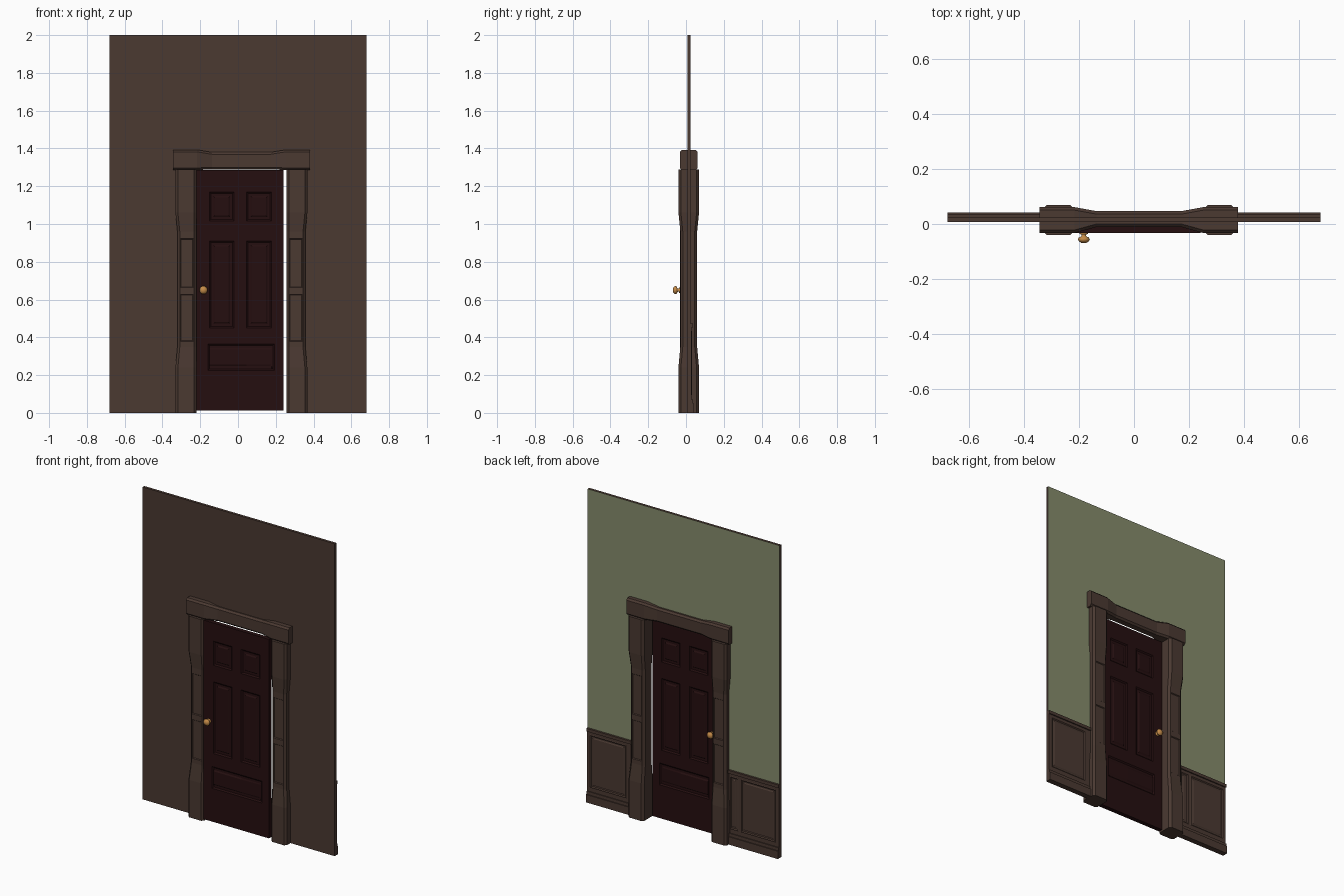
import bpy, bmesh, math
from mathutils import Matrix

if "Cube" in bpy.data.objects:
    bpy.data.objects.remove(bpy.data.objects["Cube"])


def material(name, r, g, b):
    m = bpy.data.materials.new(name)
    m.diffuse_color = (r, g, b, 1)
    m.use_nodes = True
    m.node_tree.nodes["Principled BSDF"].inputs["Base Color"].default_value = m.diffuse_color
    return m


BROWN = material("brown wood", 0.069, 0.041, 0.031)
GREEN = material("sage green paint", 0.235, 0.262, 0.15)
DARK = material("dark red wood", 0.0185, 0.0045, 0.005)
BRASS = material("brass", 0.56, 0.26, 0.065)

CX = 0.018  # centre line of the doorway


def finish(bm, name, *mats):
    bmesh.ops.recalc_face_normals(bm, faces=bm.faces)
    me = bpy.data.meshes.new(name)
    bm.to_mesh(me)
    bm.free()
    for m in mats:
        me.materials.append(m)
    ob = bpy.data.objects.new(name, me)
    bpy.context.collection.objects.link(ob)
    return ob


def box(name, x, y, z, mat):
    bm = bmesh.new()
    bmesh.ops.create_cube(bm, size=1)
    for v in bm.verts:
        v.co = [a[0] if c < 0 else a[1] for a, c in zip((x, y, z), v.co)]
    return finish(bm, name, mat)


def chamfered(a0, a1, b0, b1, c):
    """Rectangle with cut corners, as eight (a, b) points."""
    return [(a0 + c, b0), (a1 - c, b0), (a1, b0 + c), (a1, b1 - c),
            (a1 - c, b1), (a0 + c, b1), (a0, b1 - c), (a0, b0 + c)]


def loft(bm, rings):
    """Skin rings of 3D points, close the ends; returns face rows."""
    vs = [[bm.verts.new(p) for p in r] for r in rings]
    n = len(vs[0])
    rows = [[bm.faces.new((a[i], a[(i + 1) % n], b[(i + 1) % n], b[i])) for i in range(n)]
            for a, b in zip(vs, vs[1:])]
    bm.faces.new(vs[0])
    bm.faces.new(vs[-1])
    return rows


def inset(bm, faces, steps):
    for t, d in steps:
        bmesh.ops.inset_region(bm, faces=faces, thickness=t, depth=d, use_even_offset=True)


def panelled(name, x, y, z, rects, sides, steps, mat):
    """Slab with inset panels; rects are (x0, x1, z0, z1), sides 0 = front, 1 = back."""
    xs = sorted({*x, *(v for r in rects for v in r[:2])})
    zs = sorted({*z, *(v for r in rects for v in r[2:])})
    bm = bmesh.new()
    V = [[[bm.verts.new((a, yy, b)) for b in zs] for a in xs] for yy in y]
    nx, nz = len(xs) - 1, len(zs) - 1
    F = [{(i, j): bm.faces.new((g[i][j], g[i + 1][j], g[i + 1][j + 1], g[i][j + 1]))
          for i in range(nx) for j in range(nz)} for g in V]
    f, b = V
    for i in range(nx):
        for j in (0, nz):
            bm.faces.new((f[i][j], f[i + 1][j], b[i + 1][j], b[i][j]))
    for j in range(nz):
        for i in (0, nx):
            bm.faces.new((f[i][j], f[i][j + 1], b[i][j + 1], b[i][j]))
    bmesh.ops.recalc_face_normals(bm, faces=bm.faces)
    for s in sides:
        for x0, x1, z0, z1 in rects:
            cells = [fc for (i, j), fc in F[s].items()
                     if x0 <= (xs[i] + xs[i + 1]) / 2 <= x1 and z0 <= (zs[j] + zs[j + 1]) / 2 <= z1]
            inset(bm, cells, steps)
    return finish(bm, name, mat)


# wall with a door opening, painted on the back
bm = bmesh.new()
outline = [(-0.68, 0), (-0.316, 0), (-0.316, 1.34), (0.352, 1.34),
           (0.352, 0), (0.68, 0), (0.68, 2), (-0.68, 2)]
face = bm.faces.new([bm.verts.new((x, 0.007, z)) for x, z in outline])
ext = bmesh.ops.extrude_face_region(bm, geom=[face])
for v in ext["geom"]:
    if isinstance(v, bmesh.types.BMVert):
        v.co.y = 0.024
bmesh.ops.recalc_face_normals(bm, faces=bm.faces)
for fc in bm.faces:
    fc.material_index = 1 if fc.normal.y > 0.5 else 0
finish(bm, "wall", BROWN, GREEN)

# door with five panels on both sides
columns = [(-0.152, -0.02), (0.045, 0.178)]
rects = [(a, b, z0, z1) for a, b in columns for z0, z1 in ((1.015, 1.17), (0.45, 0.91))]
rects.append((-0.16, 0.193, 0.225, 0.365))
panelled("door", (-0.22, 0.242), (-0.033, -0.005), (0.012, 1.286), rects, (0, 1),
         [(0.008, -0.007), (0.014, 0), (0.008, 0.005)], DARK)

# door jambs: tapered posts with two recessed panels front and back
WIDE, NARROW = (0.331, 0.0545), (0.321, 0.0445)
levels = [(0, WIDE), (0.24, WIDE), (0.35, NARROW), (0.375, NARROW), (0.63, NARROW), (0.66, NARROW),
          (0.925, NARROW), (0.96, NARROW), (1.06, WIDE), (1.288, WIDE)]
for side, name in ((-1, "left_jamb"), (1, "right_jamb")):
    bm = bmesh.new()
    rings = []
    for z, (outer, hy) in levels:
        a0, a1 = -outer - CX, -0.22 - CX
        rings.append([(CX - side * a, y, z)
                      for a, y in chamfered(a0, a1, 0.0145 - hy, 0.0145 + hy, 0.013)])
    rows = loft(bm, rings)
    bmesh.ops.recalc_face_normals(bm, faces=bm.faces)
    for r in (3, 5):
        for k in (0, 4):
            inset(bm, [rows[r][k]], [(0.003, 0), (0.004, -0.005)])
    finish(bm, name, BROWN)

# lintel: thick ends tapering to a thin middle
bm = bmesh.new()
END, MID = (-0.033, 0.0615, 1.286, 1.393), (-0.011, 0.047, 1.289, 1.38)
stations = [(-0.362, END), (-0.235, END), (-0.155, MID), (0.155, MID), (0.235, END), (0.362, END)]
loft(bm, [[(CX + x, y, z) for y, z in chamfered(*s, 0.011)] for x, s in stations])
finish(bm, "lintel", BROWN)

# wainscot on the back, with cap rail and skirting
steps = [(0.004, 0.002), (0.006, -0.005), (0.008, 0), (0.005, 0.003)]
for name, x, rects in (
        ("left_wainscot", (-0.68, -0.324), [(-0.66, -0.41), (-0.392, -0.332)]),
        ("right_wainscot", (0.36, 0.68), [(0.40, 0.66)])):
    panelled(name, x, (0.022, 0.030), (0, 0.46), [(a, b, 0.095, 0.435) for a, b in rects],
             (1,), steps, BROWN)
    box(name + "_cap", x, (0.022, 0.037), (0.452, 0.472), BROWN)
    box(name + "_skirting", x, (0.022, 0.042), (0, 0.05), BROWN)
    box(name + "_skirting_moulding", x, (0.022, 0.036), (0.05, 0.07), BROWN)

# brass knobs on both sides of the door
profile = [(0, 0.037), (0.010, 0.0355), (0.018, 0.030), (0.022, 0.023), (0.018, 0.016),
           (0.009, 0.012), (0.008, 0.005), (0.015, 0.004), (0.015, -0.001)]
for name, y, d in (("front_knob", -0.033, -1), ("back_knob", -0.005, 1)):
    bm = bmesh.new()
    vs = [bm.verts.new((r, d * h, 0)) for r, h in profile]
    es = [bm.edges.new(p) for p in zip(vs, vs[1:])]
    bmesh.ops.spin(bm, geom=vs + es, cent=(0, 0, 0), axis=(0, 1, 0), angle=math.tau, steps=16)
    bmesh.ops.remove_doubles(bm, verts=bm.verts, dist=0.0002)
    bmesh.ops.transform(bm, matrix=Matrix.Translation((-0.183, y, 0.65)), verts=bm.verts)
    ob = finish(bm, name, BRASS)
    ob.data.shade_smooth()
